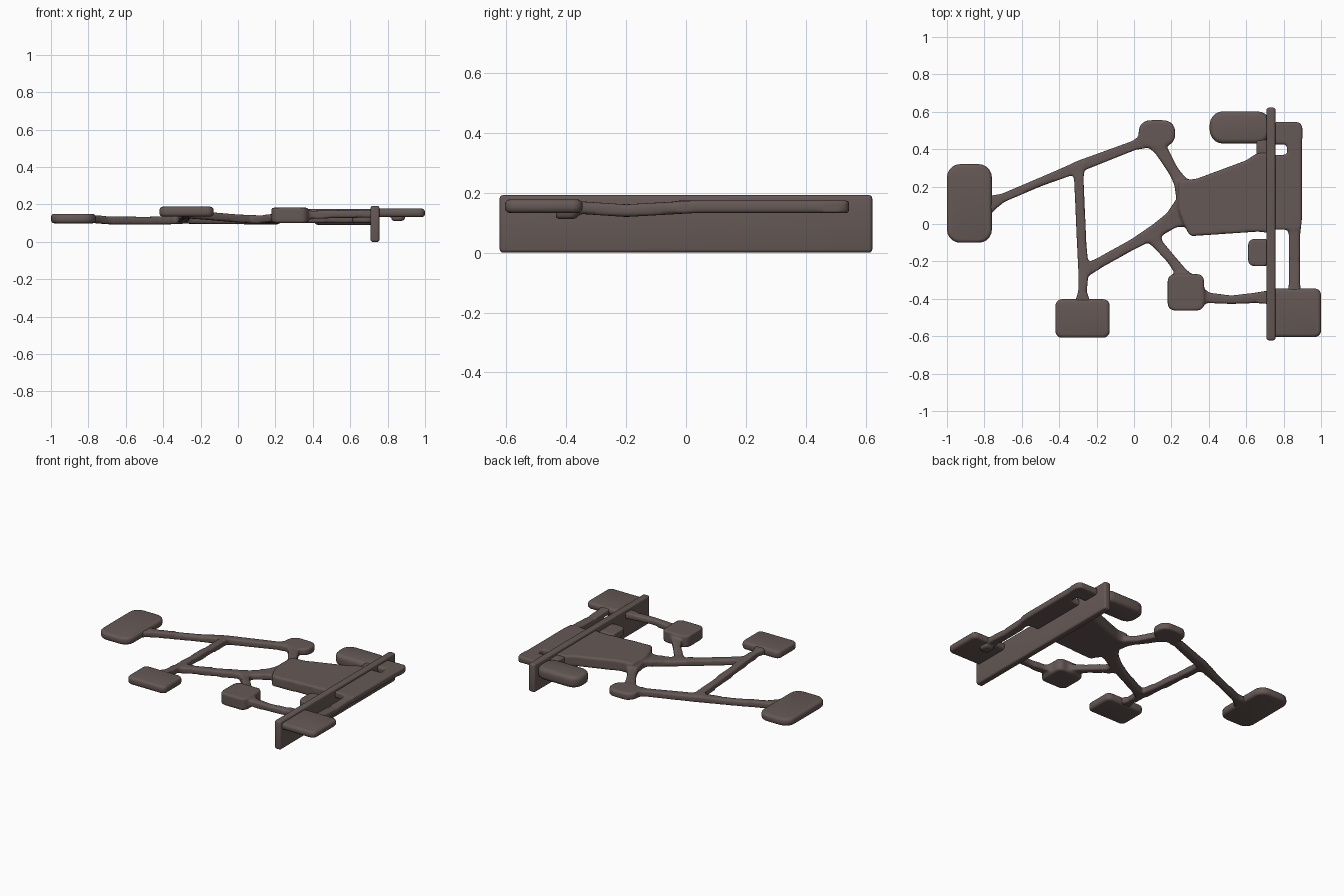
import bpy, bmesh, math
from mathutils import Vector

mat = bpy.data.materials.new("warm grey brown")
mat.diffuse_color = (0.13, 0.098, 0.090, 1)


def finish(bm, name):
    bmesh.ops.recalc_face_normals(bm, faces=bm.faces)
    me = bpy.data.meshes.new(name)
    bm.to_mesh(me)
    bm.free()
    me.materials.append(mat)
    for p in me.polygons:
        p.use_smooth = True
    ob = bpy.data.objects.new(name, me)
    bpy.context.collection.objects.link(ob)
    return ob


def add_slab(bm_out, outline, z0, z1, corner, edge):
    """Extruded outline with round corners and softened rims."""
    bm = bmesh.new()
    face = bm.faces.new([bm.verts.new((x, y, z0)) for x, y in outline])
    ext = bmesh.ops.extrude_face_region(bm, geom=[face])
    for v in ext["geom"]:
        if isinstance(v, bmesh.types.BMVert):
            v.co.z = z1
    bmesh.ops.recalc_face_normals(bm, faces=bm.faces)
    up = [e for e in bm.edges if abs(e.verts[0].co.z - e.verts[1].co.z) > 1e-4]
    if corner:
        bmesh.ops.bevel(bm, geom=up, offset=corner, segments=5, profile=0.5, affect='EDGES')
    if edge:
        rim = [e for e in bm.edges if abs(e.verts[0].co.z - e.verts[1].co.z) < 1e-4]
        bmesh.ops.bevel(bm, geom=rim, offset=edge, segments=3, profile=0.5, affect='EDGES')
    bmesh.ops.recalc_face_normals(bm, faces=bm.faces)
    tmp = bpy.data.meshes.new("tmp")
    bm.to_mesh(tmp)
    bm.free()
    bm_out.from_mesh(tmp)
    bpy.data.meshes.remove(tmp)


def rect(x0, x1, y0, y1):
    return [(x0, y0), (x1, y0), (x1, y1), (x0, y1)]


def add_link(bm, pts, h=0.042):
    """Flat bar through (x, y, z, width) points."""
    rings = []
    for i, (x, y, z, w) in enumerate(pts):
        a, b = pts[max(i - 1, 0)], pts[min(i + 1, len(pts) - 1)]
        d = Vector((b[0] - a[0], b[1] - a[1])).normalized()
        n = Vector((-d.y, d.x)) * w / 2
        rings.append([bm.verts.new((x + s * n.x, y + s * n.y, z + t * h / 2))
                      for s, t in ((-1, -1), (1, -1), (1, 1), (-1, 1))])
    for r, q in zip(rings, rings[1:]):
        for k in range(4):
            bm.faces.new((r[k], r[(k + 1) % 4], q[(k + 1) % 4], q[k]))
    bm.faces.new(rings[0])
    bm.faces.new(rings[-1])


def pad(name, outline, z0, z1, corner, edge=0.018):
    bm = bmesh.new()
    add_slab(bm, outline, z0, z1, corner, edge)
    return finish(bm, name)


def fuse(ob, smooth=6):
    m = ob.modifiers.new("fuse", 'REMESH')
    m.mode = 'VOXEL'
    m.voxel_size = 0.009
    m.use_smooth_shade = True
    s = ob.modifiers.new("soften", 'SMOOTH')
    s.factor = 0.5
    s.iterations = smooth


# central body with its linkage arms
bm = bmesh.new()
add_slab(bm, [(0.24, 0.235), (0.33, 0.24), (0.60, 0.34), (0.66, 0.38), (0.73, 0.38),
              (0.73, -0.05), (0.67, -0.04), (0.30, -0.065), (0.27, -0.01), (0.24, 0.07)],
         0.10, 0.175, 0.015, 0)
add_link(bm, [(-0.80, 0.10, 0.122, 0.13), (-0.745, 0.12, 0.12, 0.07), (-0.70, 0.14, 0.115, 0.045),
              (-0.50, 0.225, 0.113, 0.045), (-0.36, 0.28, 0.115, 0.055), (-0.29, 0.31, 0.118, 0.06),
              (0.0, 0.42, 0.115, 0.05), (0.06, 0.445, 0.117, 0.08), (0.12, 0.47, 0.118, 0.10)])
add_slab(bm, rect(0.025, 0.22, 0.415, 0.555), 0.093, 0.142, 0.06, 0)
add_link(bm, [(0.11, 0.46, 0.118, 0.13), (0.145, 0.395, 0.118, 0.07), (0.21, 0.285, 0.12, 0.055),
              (0.245, 0.23, 0.125, 0.07), (0.30, 0.14, 0.135, 0.16)])
add_link(bm, [(-0.305, 0.32, 0.12, 0.085), (-0.295, 0.24, 0.124, 0.05), (-0.28, -0.10, 0.14, 0.05),
              (-0.27, -0.25, 0.148, 0.055), (-0.275, -0.36, 0.158, 0.045), (-0.275, -0.43, 0.162, 0.09)])
add_link(bm, [(-0.28, -0.26, 0.148, 0.07), (-0.18, -0.205, 0.14, 0.055), (0.0, -0.105, 0.125, 0.055),
              (0.12, -0.035, 0.12, 0.075), (0.20, 0.02, 0.125, 0.09), (0.30, 0.08, 0.14, 0.20)])
add_link(bm, [(0.09, -0.05, 0.12, 0.10), (0.13, -0.11, 0.12, 0.055), (0.20, -0.19, 0.13, 0.05),
              (0.245, -0.25, 0.135, 0.06), (0.28, -0.32, 0.14, 0.12)])
add_link(bm, [(0.33, -0.38, 0.14, 0.12), (0.40, -0.395, 0.145, 0.055), (0.52, -0.405, 0.148, 0.045),
              (0.65, -0.395, 0.15, 0.055), (0.75, -0.39, 0.15, 0.08)])
add_slab(bm, rect(0.18, 0.375, -0.462, -0.268), 0.10, 0.183, 0.035, 0)
add_slab(bm, rect(0.61, 0.73, -0.225, -0.08), 0.10, 0.155, 0.03, 0)
fuse(finish(bm, "body_and_linkage"), 5)

# rail behind the upright plate, with its shelf, leaving a slot and a small hole
bm = bmesh.new()
add_link(bm, [(0.858, 0.50, 0.153, 0.08), (0.858, 0.03, 0.153, 0.08), (0.858, -0.06, 0.148, 0.06),
              (0.858, -0.20, 0.140, 0.06), (0.858, -0.32, 0.148, 0.06), (0.858, -0.42, 0.155, 0.08)])
add_slab(bm, rect(0.73, 0.87, -0.03, 0.37), 0.132, 0.174, 0, 0)
add_slab(bm, rect(0.73, 0.90, 0.425, 0.545), 0.132, 0.174, 0.03, 0)
add_slab(bm, rect(0.82, 0.89, -0.435, -0.365), 0.112, 0.16, 0.02, 0)
fuse(finish(bm, "end_rail"), 4)

# upright plate reaching the ground
pad("upright_plate", rect(0.709, 0.756, -0.622, 0.622), 0.0, 0.192, 0.012, 0.011)

# flat pads at the ends of the arms
pad("left_pad", rect(-1.0, -0.76, -0.10, 0.32), 0.099, 0.15, 0.07)
pad("front_pad", rect(-0.42, -0.13, -0.608, -0.402), 0.135, 0.188, 0.035)
pad("corner_pad", rect(0.715, 1.0, -0.605, -0.345), 0.132, 0.178, 0.035)
pad("rear_pad", rect(0.405, 0.73, 0.43, 0.602), 0.09, 0.168, 0.07, 0.025)
pad("rear_pad_web", [(0.655, 0.33), (0.73, 0.33), (0.73, 0.45), (0.655, 0.45)], 0.11, 0.168, 0.01, 0.01)
